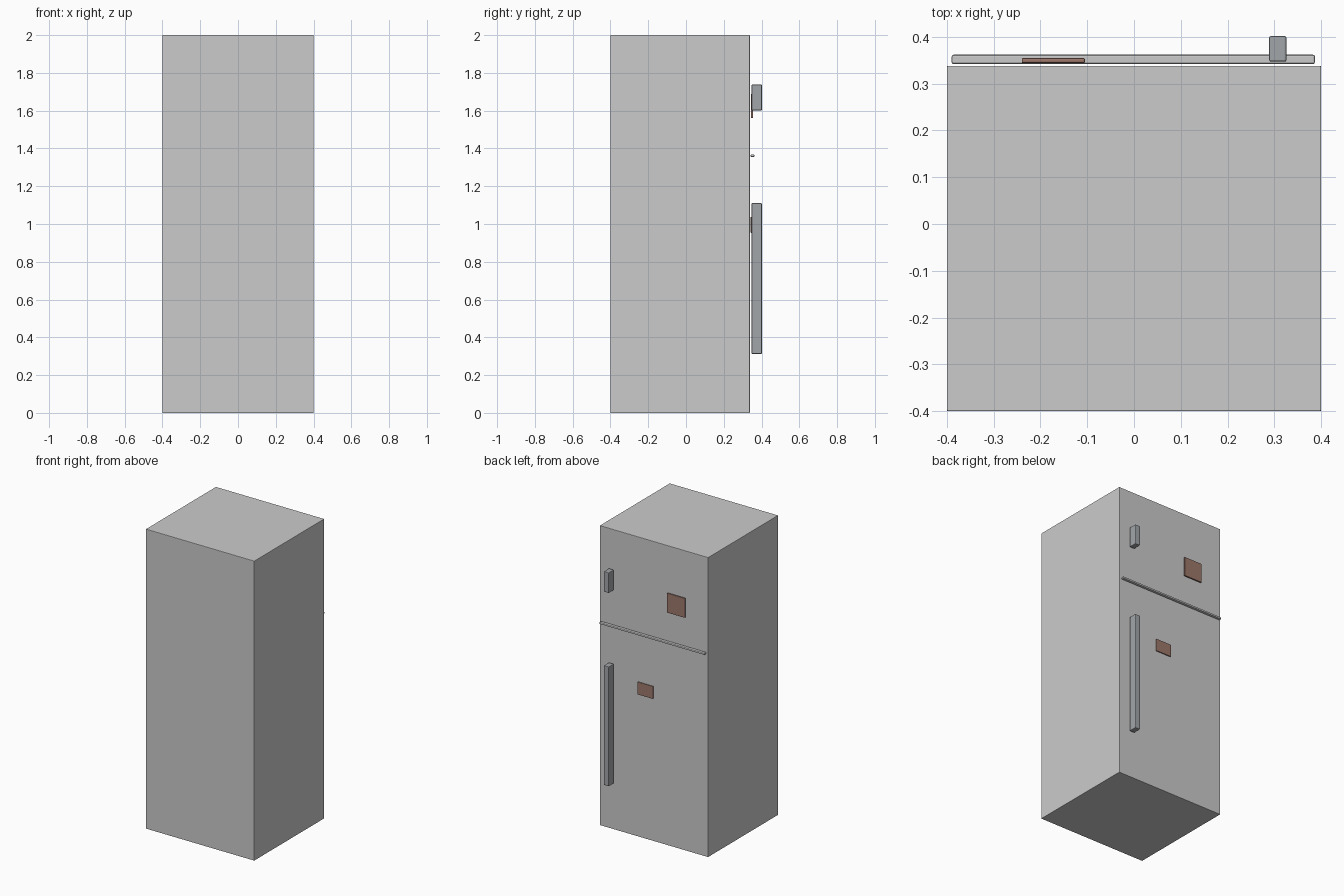
import bpy

if "Cube" in bpy.data.objects:
    bpy.data.objects.remove(bpy.data.objects["Cube"])


def box(name, x, y, z, bevel=0.0, mat=None):
    """Box spanning the given (min, max) ranges, with an optional small bevel."""
    lo, hi = zip(x, y, z)
    bpy.ops.mesh.primitive_cube_add(size=1, location=[(a + b) / 2 for a, b in zip(lo, hi)])
    ob = bpy.context.object
    ob.name = name
    ob.scale = [b - a for a, b in zip(lo, hi)]
    bpy.ops.object.transform_apply(location=False, rotation=False, scale=True)
    if bevel:
        mod = ob.modifiers.new("edge_bevel", 'BEVEL')
        mod.width = bevel
        mod.segments = 2
    if mat:
        ob.data.materials.append(mat)
    return ob


brown = bpy.data.materials.new("brown_magnet")
brown.diffuse_color = (0.34, 0.19, 0.15, 1)
brown.use_nodes = True
brown.node_tree.nodes["Principled BSDF"].inputs["Base Color"].default_value = brown.diffuse_color
steel = bpy.data.materials.new("steel_handle")
steel.diffuse_color = (0.36, 0.38, 0.40, 1)
steel.use_nodes = True
steel.node_tree.nodes["Principled BSDF"].inputs["Base Color"].default_value = steel.diffuse_color

# Cabinet
box("fridge_body", (-0.4, 0.4), (-0.4, 0.338), (0, 2), 0.002)

# Strip between the freezer and fridge doors
box("door_divider", (-0.39, 0.387), (0.342, 0.362), (1.355, 1.368), 0.004)

# Door handles
for name, z in (("freezer_handle", (1.602, 1.738)), ("fridge_handle", (0.312, 1.11))):
    box(name, (0.289, 0.326), (0.347, 0.402), z, 0.004, steel)

# Door magnets
box("large_magnet", (-0.24, -0.105), (0.344, 0.355), (1.56, 1.69), 0.003, brown)
box("small_magnet", (0.0, 0.115), (0.342, 0.35), (0.953, 1.037), 0.003, brown)
